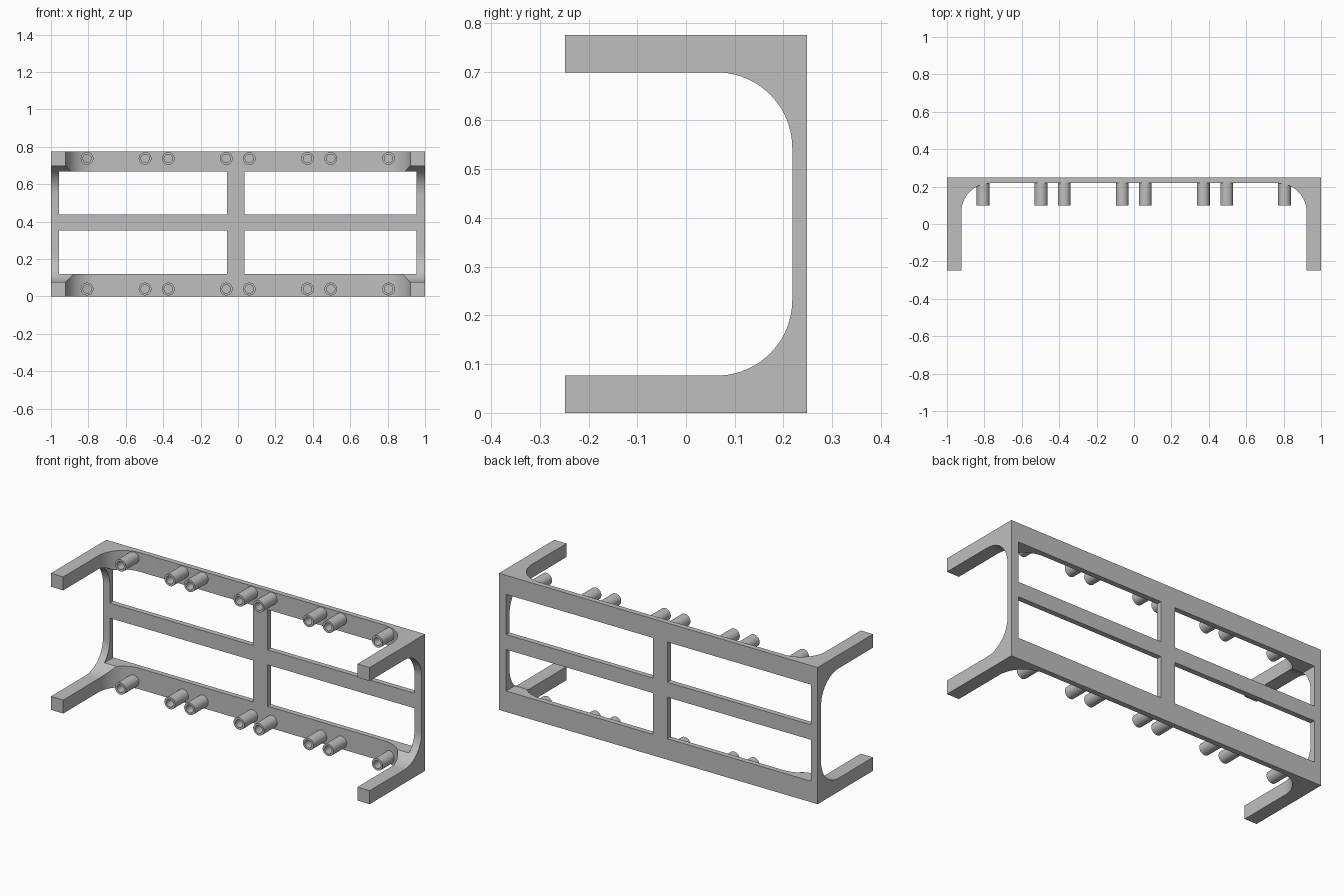
import bpy, bmesh, math
from mathutils import Matrix, Vector

if "Cube" in bpy.data.objects:
    bpy.data.objects.remove(bpy.data.objects["Cube"])

HEIGHT, DEPTH = 0.775, 0.248
PLATE_Y = 0.218      # front face of the back panel
FILLET = 0.155

grey = bpy.data.materials.new("plain grey")
grey.use_nodes = True
colour = (0.52, 0.52, 0.52, 1)
grey.diffuse_color = colour
grey.node_tree.nodes["Principled BSDF"].inputs["Base Color"].default_value = colour


def make_object(name, bm):
    bmesh.ops.recalc_face_normals(bm, faces=bm.faces)
    mesh = bpy.data.meshes.new(name)
    bm.to_mesh(mesh)
    bm.free()
    mesh.materials.append(grey)
    obj = bpy.data.objects.new(name, mesh)
    bpy.context.collection.objects.link(obj)
    return obj


def box(name, x0, x1, y0, y1, z0, z1):
    bm = bmesh.new()
    bmesh.ops.create_cube(bm, size=1)
    bmesh.ops.scale(bm, vec=(x1 - x0, y1 - y0, z1 - z0), verts=bm.verts)
    bmesh.ops.translate(bm, vec=((x0 + x1) / 2, (y0 + y1) / 2, (z0 + z1) / 2), verts=bm.verts)
    return make_object(name, bm)


def slot_profile(half, steps=20):
    """Slot open to the front with two rounded back corners, as (across, y)."""
    arc = [(half - FILLET + FILLET * math.cos(a), PLATE_Y - FILLET + FILLET * math.sin(a))
           for a in (i * math.pi / 2 / steps for i in range(steps + 1))]
    right = [(half, -0.5)] + arc
    return right + [(-u, y) for u, y in reversed(right)]


def prism(name, points, along):
    bm = bmesh.new()
    face = bm.faces.new([bm.verts.new(p) for p in points])
    ext = bmesh.ops.extrude_face_region(bm, geom=[face])
    verts = [v for v in ext["geom"] if isinstance(v, bmesh.types.BMVert)]
    bmesh.ops.translate(bm, vec=along, verts=verts)
    return make_object(name, bm)


def cut(target, cutter):
    mod = target.modifiers.new("cut", "BOOLEAN")
    mod.operation, mod.solver, mod.object = "DIFFERENCE", "EXACT", cutter
    bpy.context.view_layer.objects.active = target
    bpy.ops.object.modifier_apply(modifier=mod.name)
    bpy.data.objects.remove(cutter)


def smooth(obj):
    bpy.ops.object.select_all(action="DESELECT")
    obj.select_set(True)
    bpy.context.view_layer.objects.active = obj
    bpy.ops.object.shade_smooth_by_angle(angle=math.radians(30))


# Frame: a block hollowed by two crossing rounded slots, leaving panel and arms
frame = box("frame", -1, 1, -DEPTH, DEPTH, 0, HEIGHT)
mid = HEIGHT / 2
cut(frame, prism("side_slot", [(-2, y, mid + u) for u, y in slot_profile(0.311)], Vector((4, 0, 0))))
cut(frame, prism("top_slot", [(u, y, -1) for u, y in slot_profile(0.923)], Vector((0, 0, 3))))

# Four windows in the panel
for x0, x1 in ((-0.957, -0.058), (0.034, 0.955)):
    for z0, z1 in ((0.119, 0.354), (0.439, 0.667)):
        cut(frame, box("window", x0, x1, -0.5, 0.5, z0, z1))
smooth(frame)


# Hollow pegs along both rails
def tube(name, x, z, outer=0.034, inner=0.022, front=0.099, sides=32):
    back = PLATE_Y + 0.005
    bm = bmesh.new()
    corners = [(outer, back), (outer, front), (inner, front), (inner, back)]
    rings = [[bm.verts.new((x + r * math.cos(a), y, z + r * math.sin(a)))
              for a in (i * math.tau / sides for i in range(sides))] for r, y in corners]
    for k in range(4):
        a, b = rings[k], rings[(k + 1) % 4]
        for i in range(sides):
            j = (i + 1) % sides
            bm.faces.new((a[i], a[j], b[j], b[i]))
    smooth(make_object(name, bm))


for rail, z in (("lower", 0.04), ("upper", 0.738)):
    for i, x in enumerate((-0.807, -0.497, -0.373, -0.063, 0.06, 0.371, 0.496, 0.805)):
        tube(f"{rail}_peg_{i + 1}", x, z)
